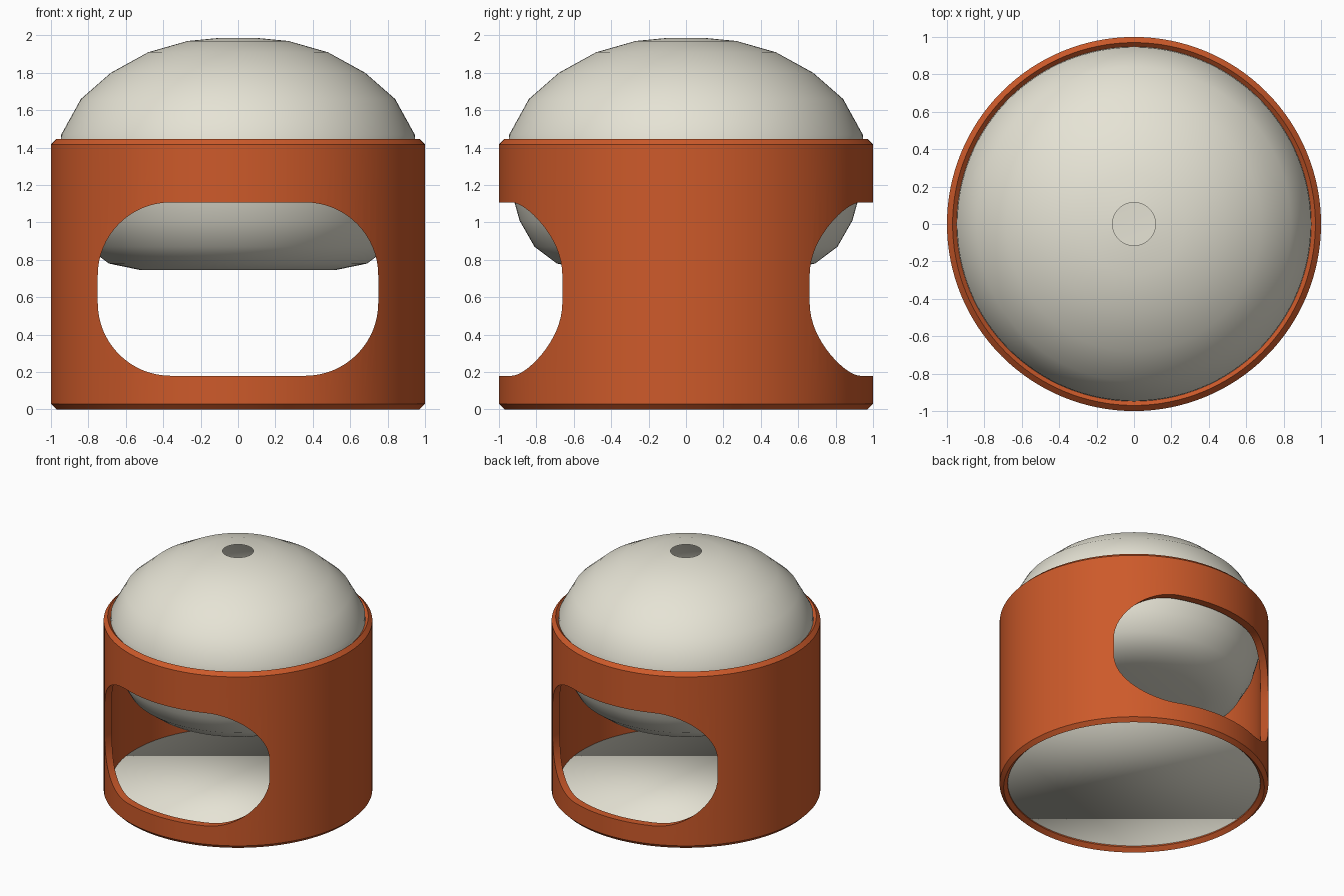
import bpy, bmesh, math

if "Cube" in bpy.data.objects:
    bpy.data.objects.remove(bpy.data.objects["Cube"])

SEG = 128


def material(name, rgb):
    m = bpy.data.materials.new(name)
    m.diffuse_color = (*rgb, 1)
    m.use_nodes = True
    m.node_tree.nodes["Principled BSDF"].inputs["Base Color"].default_value = m.diffuse_color
    return m


def make_object(name, bm, mat, smooth=None):
    bmesh.ops.recalc_face_normals(bm, faces=bm.faces)
    me = bpy.data.meshes.new(name)
    bm.to_mesh(me)
    bm.free()
    ob = bpy.data.objects.new(name, me)
    bpy.context.collection.objects.link(ob)
    if mat:
        me.materials.append(mat)
    if smooth:
        shade(ob, smooth)
    return ob


def shade(ob, degrees):
    bpy.ops.object.select_all(action='DESELECT')
    ob.select_set(True)
    bpy.context.view_layer.objects.active = ob
    bpy.ops.object.shade_smooth_by_angle(angle=math.radians(degrees))


def revolve(profile, closed=False, cap_start=False):
    """Spin (radius, z) points about the z axis."""
    bm = bmesh.new()
    rings = []
    for r, z in profile:
        rings.append([bm.verts.new((r * math.cos(2 * math.pi * i / SEG),
                                    r * math.sin(2 * math.pi * i / SEG), z))
                      for i in range(SEG)])
    pairs = list(zip(rings, rings[1:]))
    if closed:
        pairs.append((rings[-1], rings[0]))
    for a, b in pairs:
        for i in range(SEG):
            j = (i + 1) % SEG
            bm.faces.new((a[i], a[j], b[j], b[i]))
    if cap_start:
        bm.faces.new(rings[0])
    return bm


orange = material("burnt orange", (0.61, 0.102, 0.023))
cream = material("warm white", (0.79, 0.77, 0.665))

# Outer tube, both rims chamfered inside and outside
shell = make_object("outer_shell", revolve(
    [(0.94, 0.03), (0.97, 0), (1, 0.03),
     (1, 1.417), (0.97, 1.447), (0.94, 1.417)], closed=True), orange)

# Rounded window cutter running front to back
HALF_W, Z0, Z1, R = 0.75, 0.18, 1.107, 0.39
bm = bmesh.new()
corners = [(HALF_W - R, Z1 - R, 0), (R - HALF_W, Z1 - R, 90),
           (R - HALF_W, Z0 + R, 180), (HALF_W - R, Z0 + R, 270)]
outline = []
for cx, cz, start in corners:
    for k in range(17):
        a = math.radians(start + 90 * k / 16)
        outline.append(bm.verts.new((cx + R * math.cos(a), -1.5, cz + R * math.sin(a))))
face = bm.faces.new(outline)
ext = bmesh.ops.extrude_face_region(bm, geom=[face])
bmesh.ops.translate(bm, vec=(0, 3, 0),
                    verts=[v for v in ext["geom"] if isinstance(v, bmesh.types.BMVert)])
cutter = make_object("window_cutter", bm, None)
cutter.hide_render = True

cut = shell.modifiers.new("windows", 'BOOLEAN')
cut.operation = 'DIFFERENCE'
cut.solver = 'EXACT'
cut.object = cutter
bpy.context.view_layer.objects.active = shell
bpy.ops.object.modifier_apply(modifier=cut.name)
bpy.data.objects.remove(cutter)
shade(shell, 30)

# Domed globe, flat underneath, with a small open hole at the top
make_object("globe", revolve(
    [(0.52, 0.745), (0.69, 0.78), (0.81, 0.87), (0.89, 1.01), (0.94, 1.19),
     (0.952, 1.36), (0.945, 1.47), (0.84, 1.66), (0.68, 1.80), (0.48, 1.91),
     (0.27, 1.97), (0.115, 1.985)], cap_start=True), cream, 50)

# Softly shaded floor disc closing the bottom of the tube
bm = bmesh.new()
bmesh.ops.create_cone(bm, cap_ends=True, segments=SEG, radius1=0.945,
                      radius2=0.945, depth=0.06)
bmesh.ops.translate(bm, vec=(0, 0, 0.07), verts=bm.verts)
make_object("floor", bm, cream, 180)
